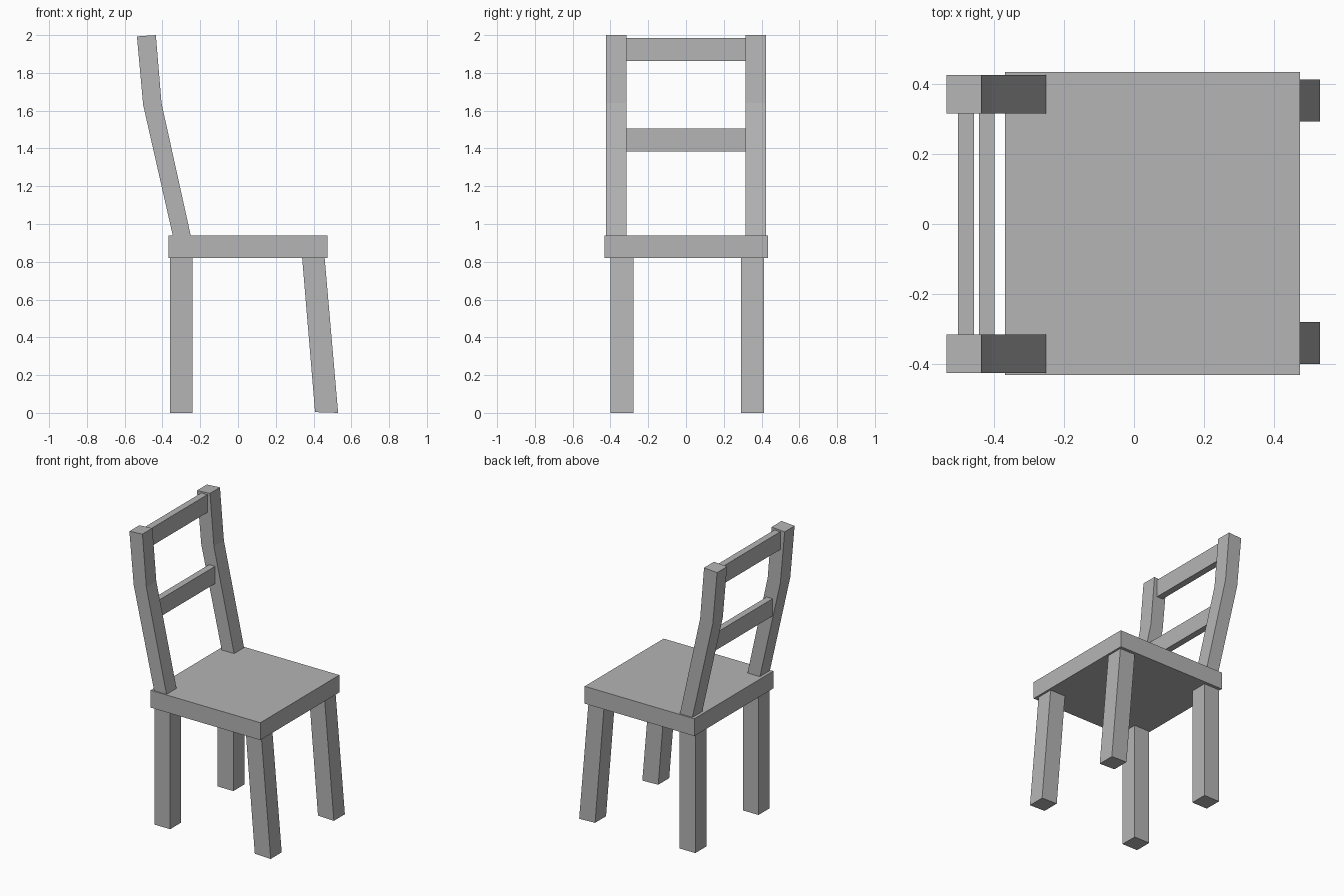
import bpy
import bmesh

cube = bpy.data.objects.get("Cube")
if cube:
    bpy.data.objects.remove(cube, do_unlink=True)

# One plain grey for the whole chair
grey = bpy.data.materials.new("plain grey")
grey.use_nodes = True
colour = (0.46, 0.46, 0.46, 1)
grey.diffuse_color = colour
grey.node_tree.nodes["Principled BSDF"].inputs["Base Color"].default_value = colour


def extruded(name, profile, y0, y1):
    """Extrude an (x, z) side profile from y0 to y1."""
    bm = bmesh.new()
    face = bm.faces.new([bm.verts.new((x, y0, z)) for x, z in profile])
    side = bmesh.ops.extrude_face_region(bm, geom=[face])["geom"]
    moved = [v for v in side if isinstance(v, bmesh.types.BMVert)]
    bmesh.ops.translate(bm, verts=moved, vec=(0, y1 - y0, 0))
    bmesh.ops.recalc_face_normals(bm, faces=bm.faces)
    mesh = bpy.data.meshes.new(name)
    bm.to_mesh(mesh)
    bm.free()
    mesh.materials.append(grey)
    obj = bpy.data.objects.new(name, mesh)
    bpy.context.collection.objects.link(obj)
    return obj


def block(name, x0, x1, y0, y1, z0, z1):
    return extruded(name, [(x0, z0), (x1, z0), (x1, z1), (x0, z1)], y0, y1)


# Seat slab; the chair's sitting side faces +x
block("seat", -0.367, 0.473, -0.431, 0.433, 0.82, 0.94)

# Legs: upright under the backrest, splayed at the open edge
splayed = [(0.408, 0.004), (0.53, 0), (0.457, 0.84), (0.338, 0.84)]
for side, y0, y1 in (("near", -0.399, -0.279), ("far", 0.292, 0.412)):
    block("upright_leg_" + side, -0.36, -0.24, y0, y1, 0, 0.84)
    extruded("splayed_leg_" + side, splayed, y0, y1)

# Bent backrest posts
bent = [(-0.341, 0.92), (-0.246, 0.92), (-0.405, 1.64),
        (-0.435, 2.0), (-0.535, 1.993), (-0.502, 1.63)]
for side, y0, y1 in (("near", -0.424, -0.315), ("far", 0.315, 0.424)):
    extruded("back_post_" + side, bent, y0, y1)

# Cross rails between the posts
block("top_rail", -0.502, -0.456, -0.33, 0.33, 1.862, 1.985)
block("middle_rail", -0.442, -0.397, -0.33, 0.33, 1.385, 1.505)
